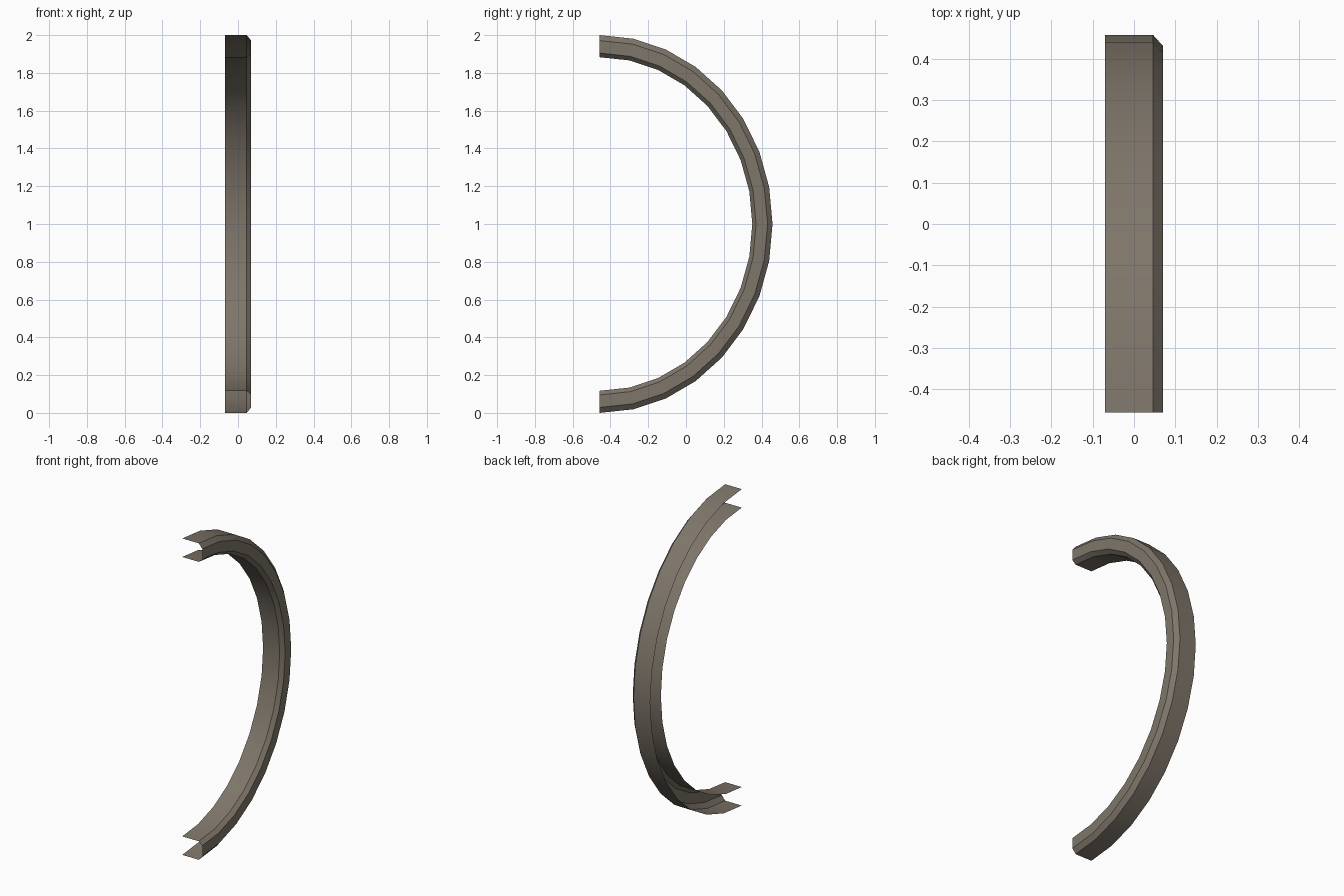
import bpy, bmesh, math

if "Cube" in bpy.data.objects:
    bpy.data.objects.remove(bpy.data.objects["Cube"])

SEGMENTS = 16
CENTRE_Y, CENTRE_Z = -0.457, 1.0
DEPTH_SCALE = 0.915          # the half circle is slightly squashed in y

# open channel cross-section as (x, radius): outer flange, chamfer, web, chamfer, inner flange
PROFILE = [(-0.07, 1.0), (0.046, 1.0), (0.07, 0.971),
           (0.07, 0.905), (0.046, 0.883), (-0.07, 0.883)]

stone = bpy.data.materials.new("warm grey")
stone.diffuse_color = (0.21, 0.18, 0.143, 1)
stone.use_nodes = True
stone.node_tree.nodes["Principled BSDF"].inputs["Base Color"].default_value = stone.diffuse_color

# sweep the profile around the half ring, leaving the back and both ends open
bm = bmesh.new()
rings = []
for i in range(SEGMENTS + 1):
    a = math.pi * i / SEGMENTS
    rings.append([bm.verts.new((x,
                                CENTRE_Y + DEPTH_SCALE * r * math.sin(a),
                                CENTRE_Z + r * math.cos(a)))
                  for x, r in PROFILE])
for r0, r1 in zip(rings, rings[1:]):
    for j in range(len(PROFILE) - 1):
        bm.faces.new((r0[j], r1[j], r1[j + 1], r0[j + 1]))

# make the outer flange face away from the ring centre
bm.normal_update()
bm.faces.ensure_lookup_table()
if bm.faces[0].normal.z < 0:
    bmesh.ops.reverse_faces(bm, faces=bm.faces[:])

mesh = bpy.data.meshes.new("half_ring_trim")
bm.to_mesh(mesh)
bm.free()
mesh.materials.append(stone)
trim = bpy.data.objects.new("half_ring_trim", mesh)
bpy.context.collection.objects.link(trim)

# smooth around the arc, crisp at the chamfers
bpy.context.view_layer.objects.active = trim
trim.select_set(True)
bpy.ops.object.shade_smooth_by_angle(angle=math.radians(30))
